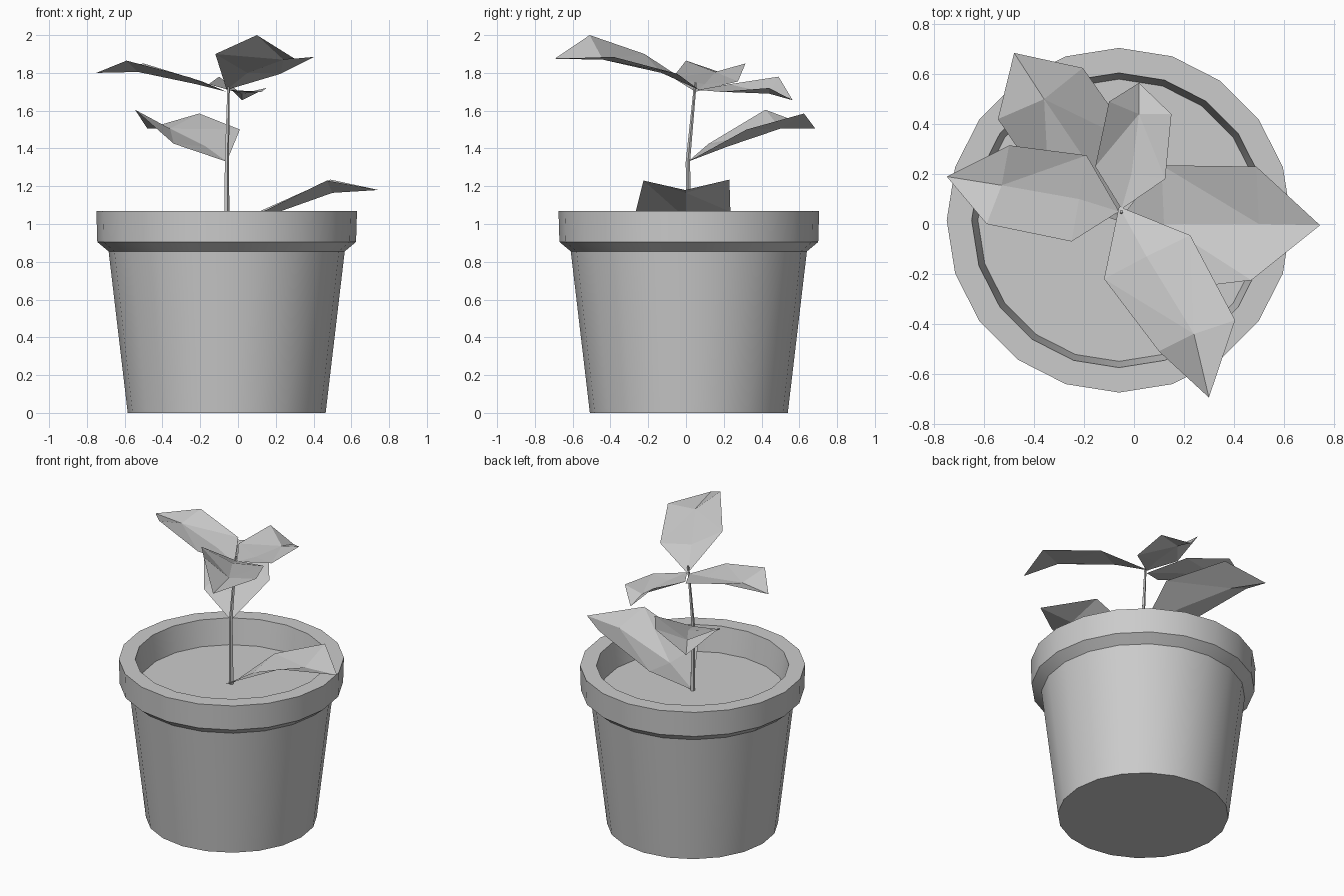
import bpy
import bmesh
import math
from mathutils import Vector

# Remove the default cube only
default_cube = bpy.data.objects.get("Cube")
if default_cube:
    bpy.data.objects.remove(default_cube, do_unlink=True)

POT_CENTRE = Vector((-0.06, 0.015, 0))
POT_SIDES = 20

grey = bpy.data.materials.new("plain grey")
grey.use_nodes = True
grey.diffuse_color = (0.6, 0.6, 0.6, 1)
grey.node_tree.nodes["Principled BSDF"].inputs["Base Color"].default_value = grey.diffuse_color


def finish(bm, name, smooth=False):
    """Turn a bmesh into a named object with the shared material."""
    mesh = bpy.data.meshes.new(name)
    bm.to_mesh(mesh)
    bm.free()
    mesh.materials.append(grey)
    obj = bpy.data.objects.new(name, mesh)
    bpy.context.collection.objects.link(obj)
    if smooth:
        bpy.ops.object.select_all(action="DESELECT")
        obj.select_set(True)
        bpy.context.view_layer.objects.active = obj
        bpy.ops.object.shade_smooth_by_angle(angle=math.radians(30))
    return obj


def ring(bm, centre, radius, sides):
    turn = math.tau / sides
    return [bm.verts.new(centre + Vector((radius * math.cos(i * turn),
                                          radius * math.sin(i * turn), 0)))
            for i in range(sides)]


def bridge(bm, lower, upper):
    count = len(lower)
    for i in range(count):
        j = (i + 1) % count
        bm.faces.new((lower[i], lower[j], upper[j], upper[i]))


def tube(name, sections, sides, cap_start=True, cap_end=True, smooth=True):
    """Loft rings of (centre, radius), optionally closing the ends."""
    bm = bmesh.new()
    rings = [ring(bm, centre, radius, sides) for centre, radius in sections]
    for lower, upper in zip(rings, rings[1:]):
        bridge(bm, lower, upper)
    if cap_start:
        bm.faces.new(list(reversed(rings[0])))
    if cap_end:
        bm.faces.new(rings[-1])
    return finish(bm, name, smooth)


def leaf(name, base, near, far, tip):
    """Folded leaf: near and far are (left, midrib, right) cross-sections."""
    bm = bmesh.new()
    start, end = bm.verts.new(base), bm.verts.new(tip)
    left_near, mid_near, right_near = [bm.verts.new(p) for p in near]
    left_far, mid_far, right_far = [bm.verts.new(p) for p in far]
    for face in ((start, mid_near, left_near),
                 (start, right_near, mid_near),
                 (left_near, mid_near, mid_far, left_far),
                 (mid_near, right_near, right_far, mid_far),
                 (left_far, mid_far, end),
                 (mid_far, right_far, end)):
        bm.faces.new(face)
    # Bent quads are split into flat triangles facing upward
    bmesh.ops.triangulate(bm, faces=bm.faces[:])
    bmesh.ops.recalc_face_normals(bm, faces=bm.faces[:])
    if sum(f.normal.z for f in bm.faces) < 0:
        bmesh.ops.reverse_faces(bm, faces=bm.faces[:])
    return finish(bm, name)


def above(height):
    return POT_CENTRE + Vector((0, 0, height))


# Pot: tapered body, flared lip, thick rim and inner wall
pot_profile = [(0.524, 0), (0.625, 0.855), (0.685, 0.905), (0.69, 1.07),
               (0.59, 1.07), (0.565, 0.9)]
tube("pot", [(above(z), r) for r, z in pot_profile], POT_SIDES, cap_end=False)

# Soil disc
bm = bmesh.new()
bm.faces.new(ring(bm, above(0.9), 0.565, POT_SIDES))
finish(bm, "soil")

# Stem, leaning slightly backward
tube("stem", [(above(0.9), 0.016),
              (Vector((-0.06, 0.01, 1.33)), 0.012),
              (Vector((-0.05, 0.05, 1.75)), 0.007)], 5, smooth=False)

# Leaves, from the lowest to the crown
leaf("low_leaf", (-0.06, 0.015, 0.9),
     [(0.11, 0.235, 1.065), (0.12, 0, 1.03), (0.1, -0.27, 1.05)],
     [(0.49, 0.23, 1.235), (0.5, 0, 1.165), (0.47, -0.225, 1.23)],
     (0.745, -0.005, 1.18))

leaf("middle_leaf", (-0.06, 0.01, 1.33),
     [(-0.34, 0.12, 1.425), (-0.17, 0.22, 1.41), (0.01, 0.32, 1.5)],
     [(-0.545, 0.42, 1.605), (-0.36, 0.5, 1.505), (-0.205, 0.625, 1.585)],
     (-0.48, 0.685, 1.505))

leaf("crown_front_leaf", (-0.06, 0.07, 1.71),
     [(0.225, -0.045, 1.795), (0.05, -0.13, 1.8), (-0.12, -0.22, 1.9)],
     [(0.405, -0.385, 1.885), (0.24, -0.44, 1.87), (0.1, -0.51, 2)],
     (0.3, -0.695, 1.875))

leaf("crown_side_leaf", (-0.06, 0.05, 1.7),
     [(-0.25, -0.07, 1.775), (-0.22, 0.1, 1.74), (-0.19, 0.275, 1.755)],
     [(-0.59, 0, 1.865), (-0.53, 0.155, 1.805), (-0.5, 0.315, 1.85)],
     (-0.75, 0.19, 1.8))

leaf("crown_back_leaf", (-0.05, 0.06, 1.71),
     [(-0.155, 0.23, 1.74), (-0.01, 0.2, 1.7), (0.125, 0.18, 1.7)],
     [(-0.1, 0.49, 1.78), (0.02, 0.44, 1.69), (0.15, 0.44, 1.72)],
     (0.02, 0.565, 1.655))
